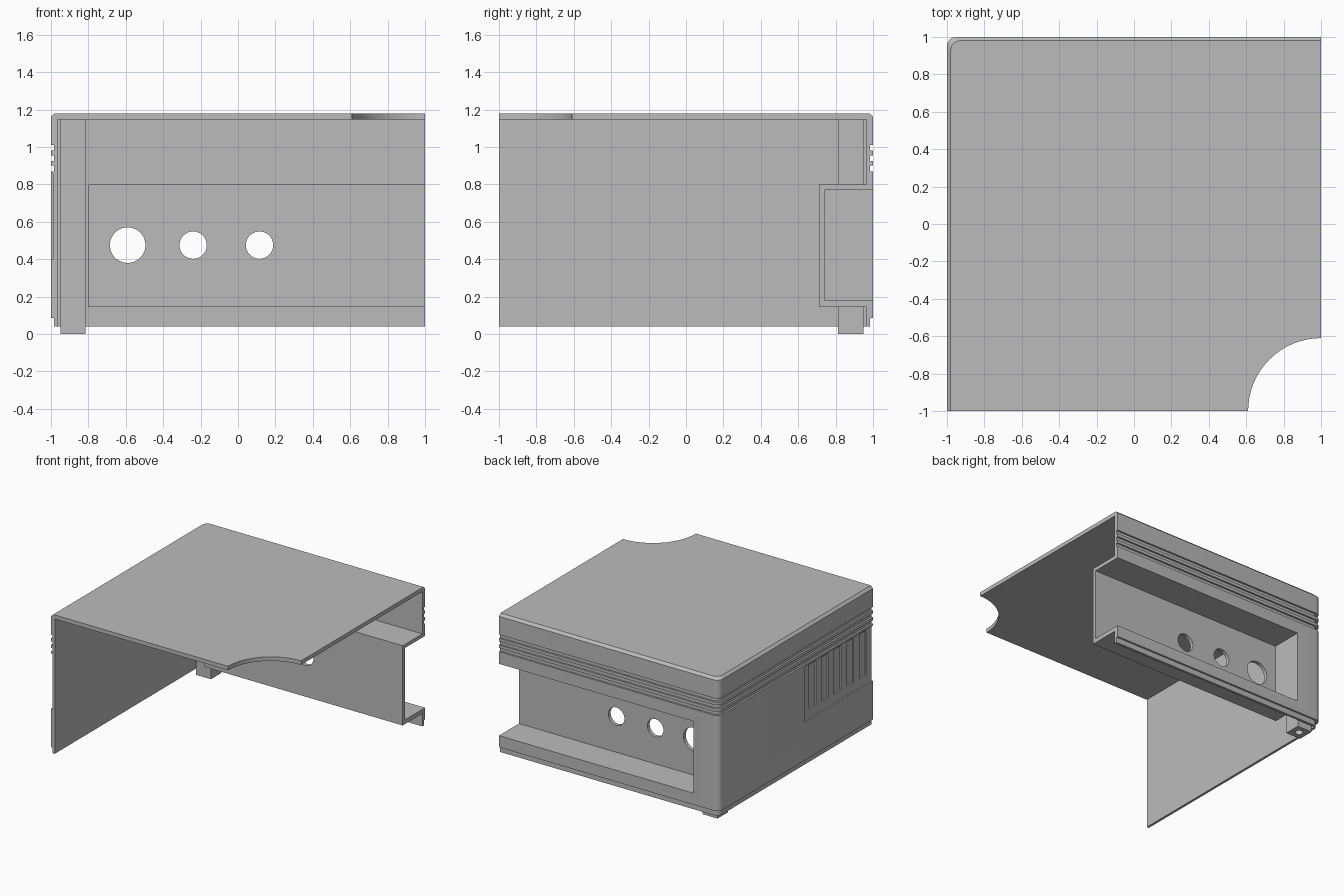
import bpy, bmesh, math
from mathutils import Matrix

if "Cube" in bpy.data.objects:
    bpy.data.objects.remove(bpy.data.objects["Cube"], do_unlink=True)

grey = bpy.data.materials.new("plain grey")
grey.use_nodes = True
grey.diffuse_color = (0.5, 0.5, 0.5, 1)
grey.node_tree.nodes["Principled BSDF"].inputs["Base Color"].default_value = (0.5, 0.5, 0.5, 1)


def make(name, bm):
    bmesh.ops.recalc_face_normals(bm, faces=bm.faces)
    mesh = bpy.data.meshes.new(name)
    bm.to_mesh(mesh)
    bm.free()
    mesh.materials.append(grey)
    obj = bpy.data.objects.new(name, mesh)
    bpy.context.collection.objects.link(obj)
    return obj


def box(name, x, y, z):
    bm = bmesh.new()
    bmesh.ops.create_cube(bm, size=1)
    for v in bm.verts:
        v.co = [lo + (c + 0.5) * (hi - lo) for c, (lo, hi) in zip(v.co, (x, y, z))]
    return make(name, bm)


def rod(name, centre, radius, depth, turn=0):
    bm = bmesh.new()
    bmesh.ops.create_cone(bm, cap_ends=True, segments=64, radius1=radius, radius2=radius,
                          depth=depth,
                          matrix=Matrix.Translation(centre) @ Matrix.Rotation(turn, 4, "X"))
    return make(name, bm)


def cut(obj, cutter):
    cutter.hide_render = True
    mod = obj.modifiers.new("cut", "BOOLEAN")
    mod.operation = "DIFFERENCE"
    mod.solver = "EXACT"
    mod.object = cutter
    bpy.context.view_layer.objects.active = obj
    bpy.ops.object.modifier_apply(modifier=mod.name)
    bpy.data.objects.remove(cutter, do_unlink=True)


def outline(inset):
    # Square plan with one rounded corner, pulled in on the two walled sides
    r = 0.05
    pts = [(1, -1), (1, 1 - inset)]
    for i in range(9):
        a = math.pi / 2 * (1 + i / 8)
        pts.append((-1 + inset + r + r * math.cos(a), 1 - inset - r + r * math.sin(a)))
    return pts + [(-1 + inset, -1)]


# Outer shell: plan outline stacked up the height, with plinth, grooves and top chamfer
step = 0.015
profile = [(0.04, step), (0.085, step), (0.085, 0)]
for low, high in ((0.87, 0.9), (0.925, 0.955), (0.98, 1.01)):
    profile += [(low, 0), (low, step), (high, step), (high, 0)]
profile += [(1.16, 0), (1.18, 0.02)]

bm = bmesh.new()
rings = [[bm.verts.new((x, y, z)) for x, y in outline(d)] for z, d in profile]
for a, b in zip(rings, rings[1:]):
    for i in range(len(a)):
        j = (i + 1) % len(a)
        # Skip zero-area strips where the open sides do not step
        if (a[i].co - b[i].co).length + (a[j].co - b[j].co).length > 1e-6:
            bm.faces.new((a[i], a[j], b[j], b[i]))
bm.faces.new(rings[0])
bm.faces.new(rings[-1])
bmesh.ops.remove_doubles(bm, verts=bm.verts, dist=1e-5)
shell = make("housing_shell", bm)

# Hollow interior, open at the front, one side and the bottom
cut(shell, box("interior", (-0.965, 1.2), (-1.2, 0.965), (-0.2, 1.147)))
# Rear opening and rounded notch in the top
cut(shell, box("opening", (-0.77, 1.2), (0.8, 1.2), (0.18, 0.77)))
cut(shell, rod("notch", (1, -1, 1.16), 0.39, 0.2))

# Vent panel with a row of shallow slots
cut(shell, box("vent_panel", (-1.2, -0.988), (-1.2, -0.11), (0.4, 0.855)))
for i in range(5):
    y = -0.187 - 0.163 * i
    cut(shell, box("vent_slot", (-1.2, -0.975), (y - 0.09, y), (0.475, 0.84)))

# Connector recess set into the back wall, with three round holes
recess = box("connector_recess", (-0.8, 1), (0.71, 0.965), (0.145, 0.8))
cut(recess, box("recess_space", (-0.77, 1.2), (0.74, 1.2), (0.18, 0.77)))
for x, r in ((-0.59, 0.095), (-0.24, 0.073), (0.115, 0.073)):
    cut(recess, rod("port", (x, 0.72, 0.475), r, 0.2, math.pi / 2))

# Corner post with a screw hole underneath
post = box("corner_post", (-0.95, -0.815), (0.813, 0.948), (0, 1.147))
cut(post, rod("screw_hole", (-0.8825, 0.88, 0), 0.03, 0.4))

# Smooth the curved surfaces, keeping edges sharp
bpy.ops.object.select_all(action="DESELECT")
for obj in (shell, recess, post):
    obj.select_set(True)
bpy.context.view_layer.objects.active = shell
bpy.ops.object.shade_smooth_by_angle(angle=math.radians(30))
